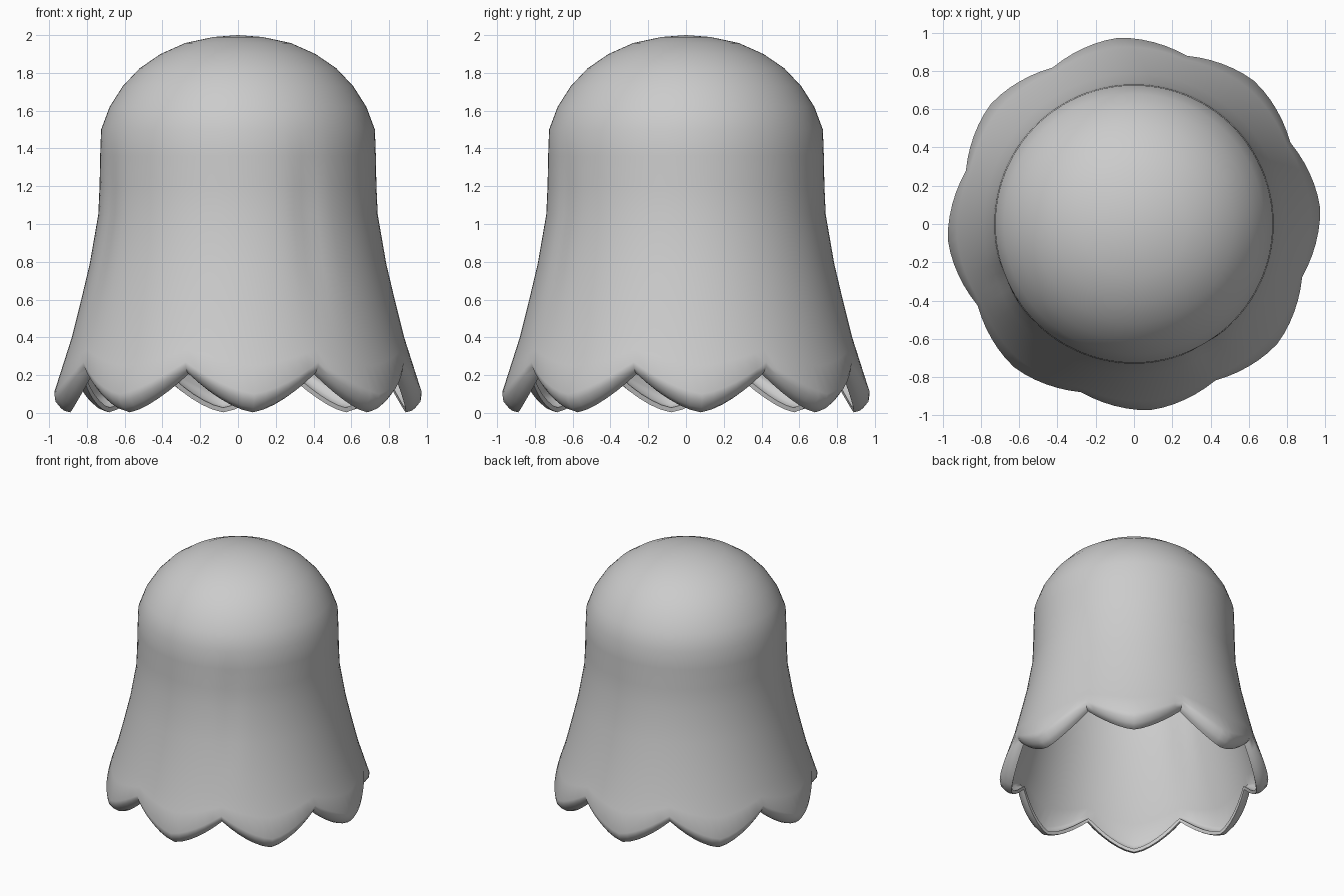
import bpy, bmesh, math

if "Cube" in bpy.data.objects:
    bpy.data.objects.remove(bpy.data.objects["Cube"])

SEGS, LOBES = 96, 8
LOBE_CENTRE = 5.0          # degrees
# dome and wall profile (radius, height), from the top down
PROFILE = [(0.13, 1.99), (0.28, 1.958), (0.41, 1.9), (0.52, 1.825), (0.61, 1.73),
           (0.68, 1.62), (0.725, 1.5), (0.73, 1.36), (0.733, 1.2), (0.74, 1.05),
           (0.785, 0.79), (0.83, 0.6), (0.88, 0.4)]
# rolled lip steps (inward, downward) from the scalloped edge
LIP = [(0.006, 0.04), (0.035, 0.075), (0.055, 0.09), (0.085, 0.097)]


def lobe_offset(deg):
    """0 in the middle of a petal, 1 at the notch between petals."""
    step = 360 / LOBES
    return abs((deg - LOBE_CENTRE + step / 2) % step - step / 2) / (step / 2)


def fold(deg, z):
    """Shallow vertical creases in the wall."""
    fade = max(0.0, 1 - ((z - 1.0) / 0.5) ** 2)
    depth = 0.0
    for centre in (-60, 203):
        d = (deg - centre + 180) % 360 - 180
        depth += 0.012 * math.exp(-(d / 6) ** 2)
    return depth * fade


def column(deg):
    """Outer profile at one angle, from dome to lip."""
    pts = [(r - fold(deg, z), z) for r, z in PROFILE]
    t = lobe_offset(deg)
    edge_z = 0.1 + 0.17 * t ** 1.4
    edge_r = 0.88 + (0.4 - edge_z) * 0.32
    pts.append(((0.88 + edge_r) / 2, (0.4 + edge_z) / 2))
    pts.append((edge_r, edge_z))
    k = 1 - 0.35 * t ** 2
    pts += [(edge_r - dr * k, edge_z - dz * k) for dr, dz in LIP]
    return pts


# bell shell with scalloped rim
bm = bmesh.new()
apex = bm.verts.new((0, 0, 2))
cols = []
for i in range(SEGS):
    deg = LOBE_CENTRE + 360 * i / SEGS
    a = math.radians(deg)
    cols.append([bm.verts.new((r * math.cos(a), r * math.sin(a), z))
                 for r, z in column(deg)])
for i in range(SEGS):
    c, n = cols[i], cols[(i + 1) % SEGS]
    bm.faces.new((apex, c[0], n[0]))
    for j in range(len(c) - 1):
        bm.faces.new((c[j], c[j + 1], n[j + 1], n[j]))
mesh = bpy.data.meshes.new("bell_shell")
bm.to_mesh(mesh)
bm.free()

shell = bpy.data.objects.new("bell_shell", mesh)
bpy.context.collection.objects.link(shell)
grey = bpy.data.materials.new("light_grey")
grey.diffuse_color = (0.6, 0.6, 0.6, 1)
grey.use_nodes = True
grey.node_tree.nodes["Principled BSDF"].inputs["Base Color"].default_value = grey.diffuse_color
mesh.materials.append(grey)

# thin wall, thickened inward
solid = shell.modifiers.new("wall", 'SOLIDIFY')
solid.thickness = 0.025
solid.offset = -1

bpy.context.view_layer.objects.active = shell
shell.select_set(True)
bpy.ops.object.modifier_apply(modifier="wall")
bpy.ops.object.shade_smooth_by_angle(angle=math.radians(40))
